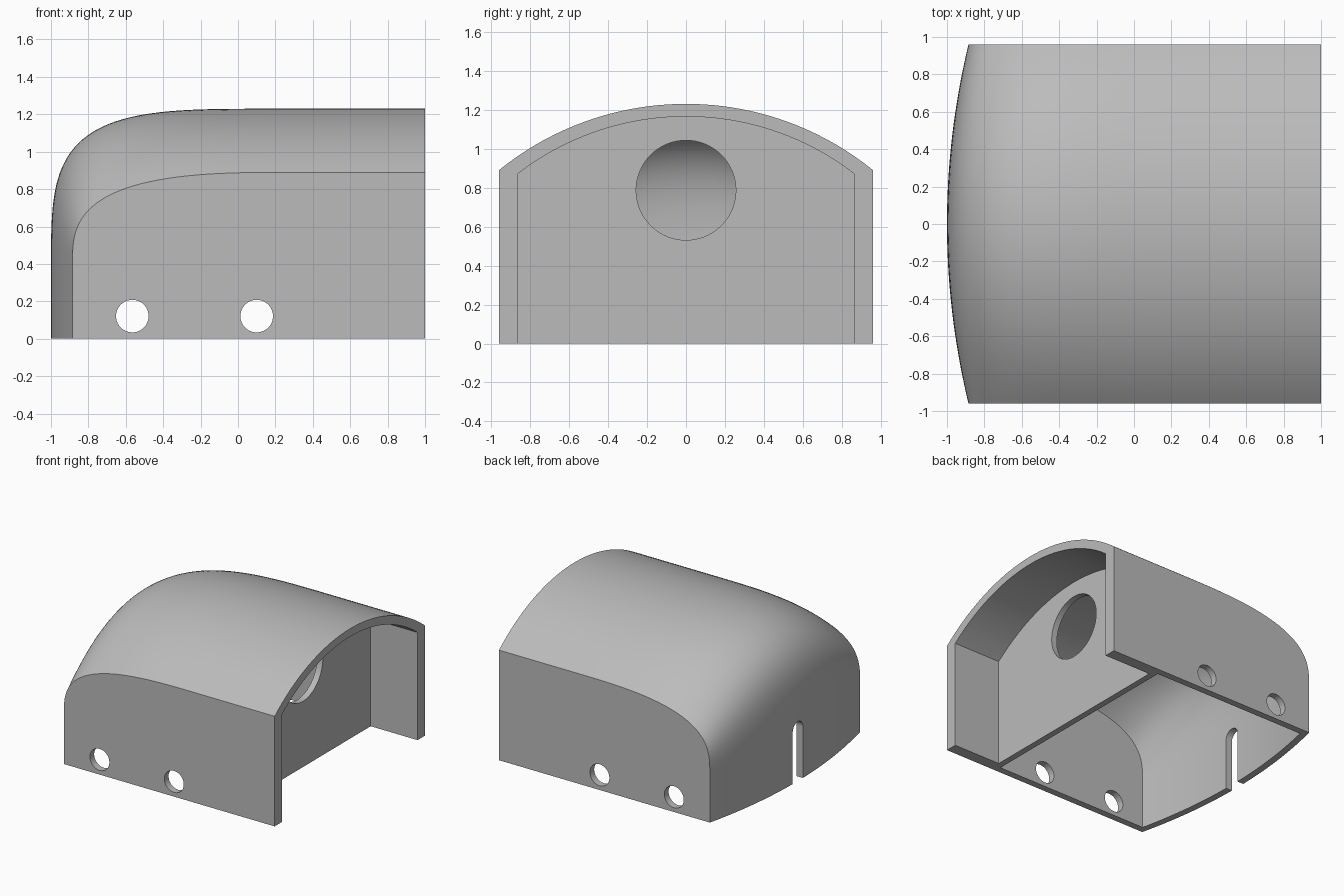
import bpy, bmesh, math
from mathutils import Matrix, Vector

if "Cube" in bpy.data.objects:
    bpy.data.objects.remove(bpy.data.objects["Cube"], do_unlink=True)

grey = bpy.data.materials.new("plain grey")
grey.use_nodes = True
grey.diffuse_color = (0.5, 0.5, 0.5, 1)
grey.node_tree.nodes["Principled BSDF"].inputs["Base Color"].default_value = (0.5, 0.5, 0.5, 1)

HALF = 0.96        # half width of the cover
STEPS = 40         # samples along the rounded nose
SLICES = 40        # samples across the width


def new_object(name, bm):
    bmesh.ops.recalc_face_normals(bm, faces=bm.faces)
    mesh = bpy.data.meshes.new(name)
    bm.to_mesh(mesh)
    bm.free()
    mesh.materials.append(grey)
    obj = bpy.data.objects.new(name, mesh)
    bpy.context.collection.objects.link(obj)
    return obj


def loft(name, loops):
    """Closed solid through equal-length loops of points."""
    bm = bmesh.new()
    rings = [[bm.verts.new(p) for p in loop] for loop in loops]
    for a, b in zip(rings, rings[1:]):
        n = len(a)
        for i in range(n):
            j = (i + 1) % n
            bm.faces.new((a[i], a[j], b[j], b[i]))
    bm.faces.new(rings[0])
    bm.faces.new(rings[-1])
    return new_object(name, bm)


def arch(y, top, radius):
    return top - radius + math.sqrt(radius ** 2 - y ** 2)


def hull(name, wall, x_end, z_low):
    """Crowned body with a bulging, rounded nose at -x, shrunk by wall."""
    loops = []
    for k in range(SLICES + 1):
        y = (HALF - wall) * (2 * k / SLICES - 1)
        t = (y / HALF) ** 2
        x0 = -1 + 0.115 * t + wall
        top = arch(y, 1.23, 1.525) - wall
        z0 = 0.3 + 0.1 * t
        power = 2 / (4.2 - 1.2 * t)
        loop = [(x0, y, z_low)]
        for i in range(STEPS + 1):
            s = i / STEPS
            a = math.pi / 2 * s * s * (3 - 2 * s)
            u = max(math.cos(a), 0) ** power
            v = math.sin(a) ** power
            loop.append((0.3 - (0.3 - x0) * u, y, z0 + (top - z0) * v))
        loop += [(x_end, y, top), (x_end, y, z_low)]
        loops.append(loop)
    return loft(name, loops)


def extrude_x(name, section, x0, x1):
    return loft(name, [[(x, y, z) for y, z in section] for x in (x0, x1)])


def cylinder(name, centre, radius, length, axis):
    bm = bmesh.new()
    turn = Vector((0, 0, 1)).rotation_difference(Vector(axis)).to_matrix().to_4x4()
    bmesh.ops.create_cone(bm, cap_ends=True, segments=64, radius1=radius, radius2=radius,
                          depth=length, matrix=Matrix.Translation(centre) @ turn)
    return new_object(name, bm)


# Outer body
cover = hull("cover_shell", 0, 1, 0)

# Hollow behind the bulkhead
cutters = [hull("hollow_cutter", 0.055, 0.53, -0.2)]

# Arched recess at the open end
inner = 0.865
section = [(-inner, -0.2)]
for k in range(SLICES + 1):
    y = inner * (2 * k / SLICES - 1)
    section.append((y, arch(y, 1.165, 1.415)))
section.append((inner, -0.2))
cutters.append(extrude_x("recess_cutter", section, 0.58, 1.2))

# Round opening in the bulkhead
cutters.append(cylinder("opening_cutter", (0.555, 0, 0.787), 0.256, 0.2, (1, 0, 0)))

# Pairs of holes through both side walls
for x in (-0.565, 0.1):
    cutters.append(cylinder("side_hole_cutter", (x, 0, 0.121), 0.087, 2.4, (0, 1, 0)))

# Round-topped slot in the nose
slot = [(-0.065, -0.2)]
for k in range(17):
    a = math.pi * (1 - k / 16)
    slot.append((0.065 * math.cos(a), 0.415 + 0.065 * math.sin(a)))
slot.append((0.065, -0.2))
cutters.append(extrude_x("slot_cutter", slot, -1.2, -0.8))

for cutter in cutters:
    cutter.hide_render = True
    cutter.hide_set(True)
    mod = cover.modifiers.new(cutter.name, 'BOOLEAN')
    mod.operation = 'DIFFERENCE'
    mod.solver = 'EXACT'
    mod.object = cutter

# Bake the cuts, drop the cutters, smooth the curved faces
bpy.context.view_layer.update()
graph = bpy.context.evaluated_depsgraph_get()
baked = bpy.data.meshes.new_from_object(cover.evaluated_get(graph))
cover.modifiers.clear()
cover.data = baked
for cutter in cutters:
    bpy.data.objects.remove(cutter, do_unlink=True)
bpy.ops.object.select_all(action='DESELECT')
cover.select_set(True)
bpy.context.view_layer.objects.active = cover
bpy.ops.object.shade_smooth_by_angle(angle=math.radians(30))
